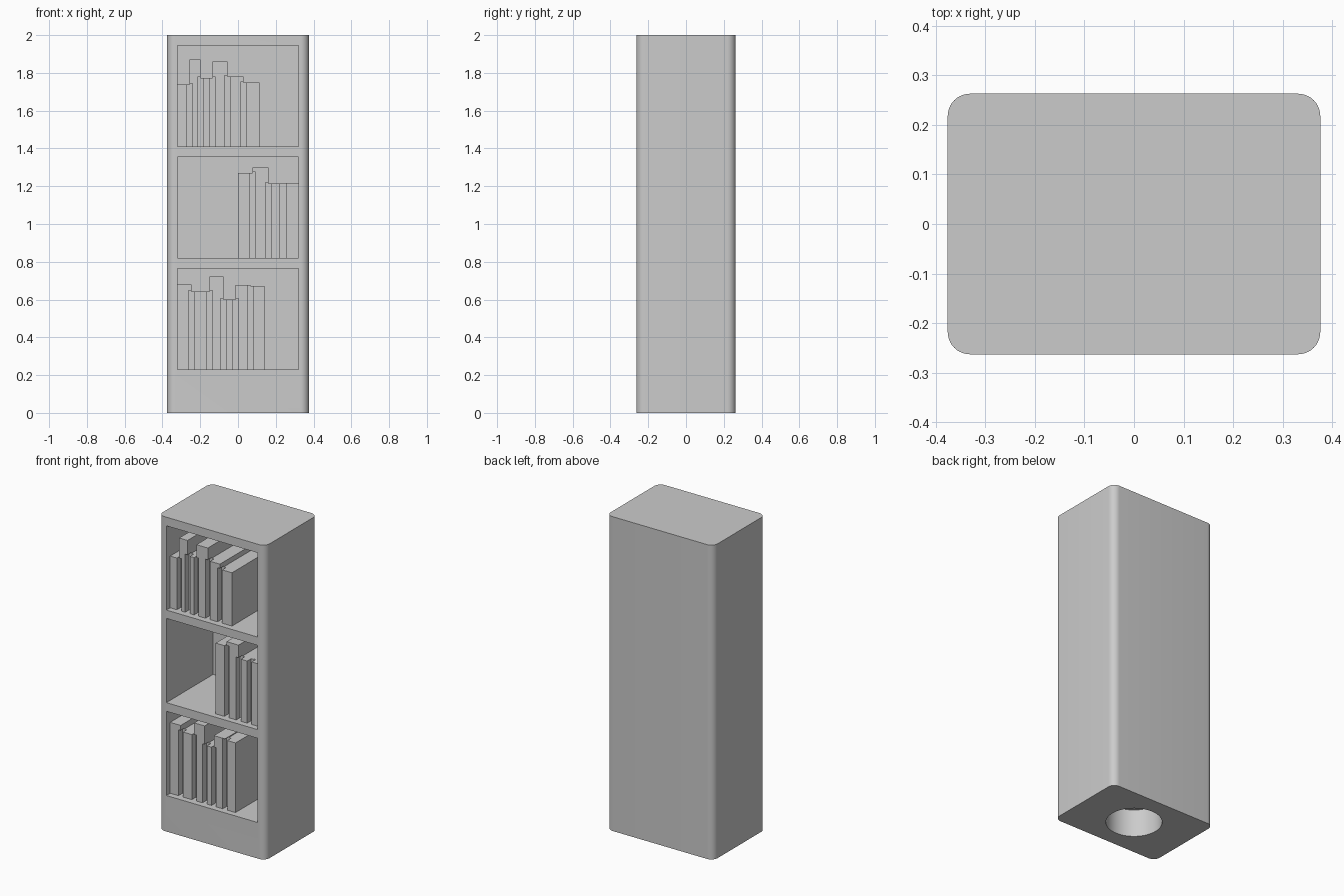
import bpy
import bmesh
from mathutils import Matrix, Vector
from math import radians

cube = bpy.data.objects.get("Cube")
if cube:
    bpy.data.objects.remove(cube, do_unlink=True)

# Single flat colour
grey = bpy.data.materials.new("plain_grey")
grey.use_nodes = True
colour = (0.6, 0.6, 0.6, 1)
grey.diffuse_color = colour
grey.node_tree.nodes["Principled BSDF"].inputs["Base Color"].default_value = colour

WIDTH, DEPTH, HEIGHT = 0.752, 0.526, 2.0
FRONT, BACK = -DEPTH / 2, DEPTH / 2
WALL = 0.056            # side, back and shelf thickness
INNER = 0.32            # half width of each compartment
GROOVE = 0.016          # half width of the groove between books
BOOK_FRONT = FRONT + 0.038
GROOVE_DEPTH = 0.04


def to_object(name, bm):
    mesh = bpy.data.meshes.new(name)
    bm.to_mesh(mesh)
    bm.free()
    obj = bpy.data.objects.new(name, mesh)
    bpy.context.collection.objects.link(obj)
    mesh.materials.append(grey)
    return obj


def box(name, low, high, corner=0):
    """Box between two corners, with optional rounded upright edges."""
    low, high = Vector(low), Vector(high)
    bm = bmesh.new()
    bmesh.ops.create_cube(bm, size=1, matrix=Matrix.Translation((low + high) / 2)
                          @ Matrix.Diagonal((*(high - low), 1)))
    if corner:
        upright = [e for e in bm.edges
                   if abs(e.verts[0].co.z - e.verts[1].co.z) > 0.1]
        bmesh.ops.bevel(bm, geom=upright, offset=corner, segments=10,
                        profile=0.5, affect='EDGES')
    return to_object(name, bm)


def select(obj):
    bpy.ops.object.select_all(action='DESELECT')
    obj.select_set(True)
    bpy.context.view_layer.objects.active = obj


def cut(obj, cutter):
    """Subtract the cutter and discard it."""
    cutter.hide_render = True
    select(obj)
    mod = obj.modifiers.new("cut", 'BOOLEAN')
    mod.operation = 'DIFFERENCE'
    mod.solver = 'EXACT'
    mod.object = cutter
    bpy.ops.object.modifier_apply(modifier=mod.name)
    bpy.data.objects.remove(cutter, do_unlink=True)


# Case with rounded upright corners
case = box("case", (-WIDTH / 2, FRONT, 0), (WIDTH / 2, BACK, HEIGHT), corner=0.045)

# Each shelf: name, floor height, left start, then (right edge, top) per book
shelves = [
    ("lower", 0.229, -INNER, [(-0.246, 0.68), (-0.151, 0.643), (-0.077, 0.722),
                              (-0.013, 0.6), (0.066, 0.678), (0.14, 0.672)]),
    ("middle", 0.82, 0, [(0.077, 1.27), (0.161, 1.3),
                         (0.238, 1.215), (INNER, 1.218)]),
    ("upper", 1.409, -INNER, [(-0.257, 1.738), (-0.198, 1.87), (-0.135, 1.773),
                              (-0.055, 1.86), (0.03, 1.78), (0.115, 1.748)]),
]

for shelf, floor, start, books in shelves:
    # Compartment opening
    cut(case, box("opening", (-INNER, FRONT - 0.1, floor),
                  (INNER, BACK - WALL, floor + 0.536)))

    # Row of touching books, with a groove at each joint as high as the lower book
    left = start
    for i, (right, top) in enumerate(books):
        book = box(f"{shelf}_book_{i + 1}", (left, BOOK_FRONT, floor),
                   (right, BACK - WALL, top))
        joints = []
        if i > 0:
            joints.append((left, books[i - 1][1]))
        if i < len(books) - 1:
            joints.append((right, books[i + 1][1]))
        for x, other_top in joints:
            groove_top = min(top, other_top) + 0.005
            cut(book, box("groove", (x - GROOVE, BOOK_FRONT - 0.1, floor - 0.05),
                          (x + GROOVE, BOOK_FRONT + GROOVE_DEPTH, groove_top)))
        left = right

# Round recess in the underside
bm = bmesh.new()
bmesh.ops.create_cone(bm, cap_ends=True, segments=64, radius1=0.162, radius2=0.162,
                      depth=0.35)
cut(case, to_object("recess", bm))

select(case)
bpy.ops.object.shade_smooth_by_angle(angle=radians(30))
